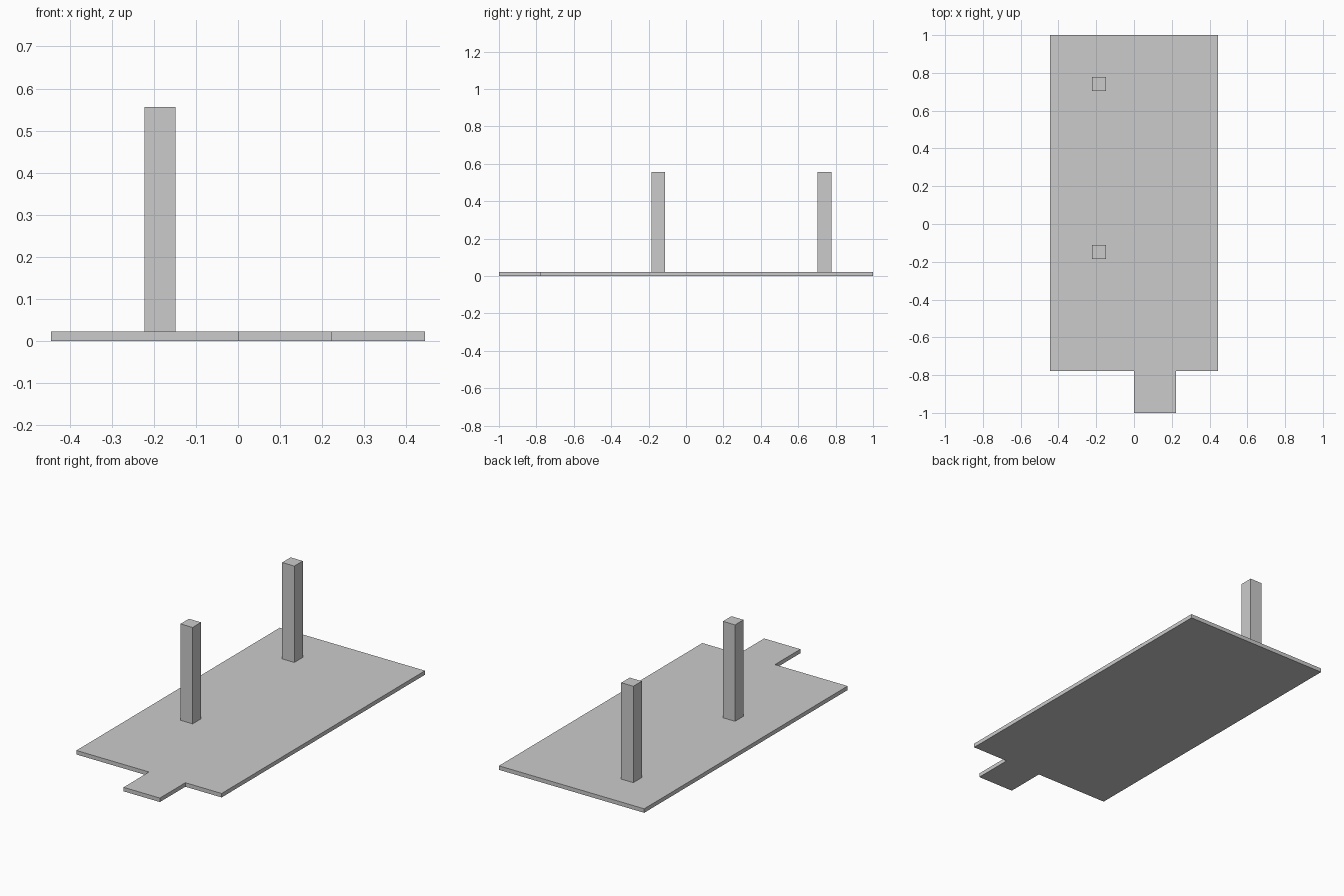
import bpy, bmesh
from mathutils import Vector

if "Cube" in bpy.data.objects:
    bpy.data.objects.remove(bpy.data.objects["Cube"])

U = 2 / 9          # layout module
T = U / 10         # plate thickness
TOP = 2.5 * U      # post top height


def extrude_outline(name, outline, z0, z1):
    bm = bmesh.new()
    face = bm.faces.new([bm.verts.new((x, y, z0)) for x, y in outline])
    ext = bmesh.ops.extrude_face_region(bm, geom=[face])
    verts = [g for g in ext["geom"] if isinstance(g, bmesh.types.BMVert)]
    bmesh.ops.translate(bm, vec=Vector((0, 0, z1 - z0)), verts=verts)
    bmesh.ops.recalc_face_normals(bm, faces=bm.faces)
    mesh = bpy.data.meshes.new(name)
    bm.to_mesh(mesh)
    bm.free()
    obj = bpy.data.objects.new(name, mesh)
    bpy.context.collection.objects.link(obj)
    return obj


# Floor plate with an off-centre entry tab at the front
W, F = 2 * U, -1 + U
extrude_outline("floor_plate", [
    (-W, F), (0, F), (0, -1), (U, -1), (U, F), (W, F), (W, 1), (-W, 1)], 0, T)

# Two square posts standing on the plate
S = U / 3
for name, y in (("front_post", 1 - 5 * U), ("back_post", 1 - U)):
    extrude_outline(name, [
        (-U, y - S), (-U + S, y - S), (-U + S, y), (-U, y)], T, TOP)
